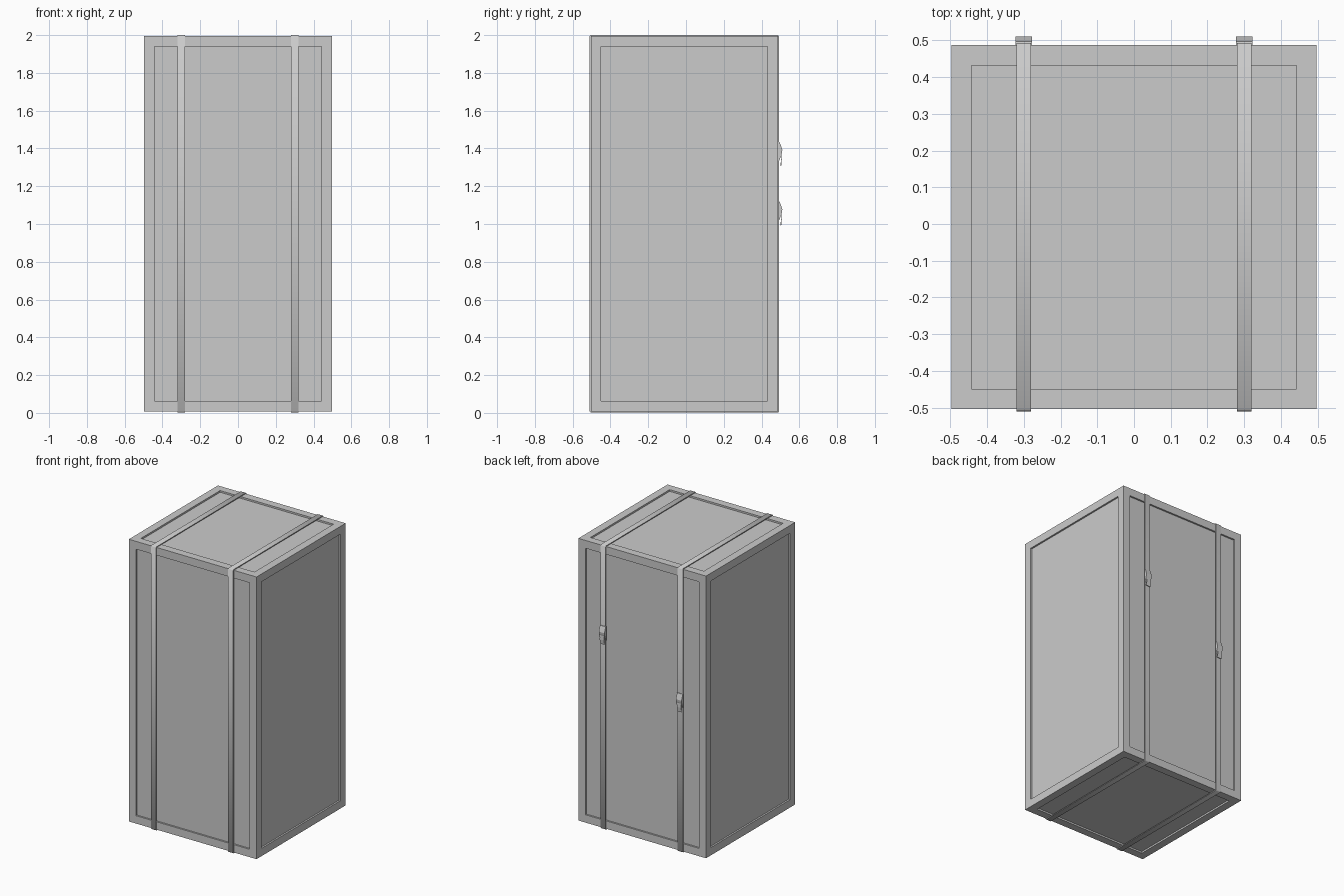
import bpy, bmesh
from mathutils import Matrix, Vector

if "Cube" in bpy.data.objects:
    bpy.data.objects.remove(bpy.data.objects["Cube"])

Y0, Y1, Z0, Z1 = -0.504, 0.487, 0.008, 1.994
T = 0.006  # strap thickness


def finish(bm, name):
    bmesh.ops.recalc_face_normals(bm, faces=bm.faces)
    me = bpy.data.meshes.new(name)
    bm.to_mesh(me)
    bm.free()
    ob = bpy.data.objects.new(name, me)
    bpy.context.collection.objects.link(ob)
    return ob


def prism(bm, profile, x, width):
    """Extrude a (y, z) profile along x."""
    vs = [bm.verts.new((x - width / 2, y, z)) for y, z in profile]
    face = bm.faces.new(vs)
    ext = bmesh.ops.extrude_face_region(bm, geom=[face])
    moved = [g for g in ext["geom"] if isinstance(g, bmesh.types.BMVert)]
    bmesh.ops.translate(bm, verts=moved, vec=(width, 0, 0))


# Crate body with a recessed panel on each face
bm = bmesh.new()
size = Matrix.Diagonal((0.994, Y1 - Y0, Z1 - Z0, 1))
centre = Matrix.Translation((0, (Y0 + Y1) / 2, (Z0 + Z1) / 2))
bmesh.ops.create_cube(bm, size=1, matrix=centre @ size)
bmesh.ops.inset_individual(bm, faces=bm.faces[:], thickness=0.078)
panels = [f for f in bm.faces if all(len(e.link_faces) == 2 for e in f.edges)
          and f.calc_center_median().length > 0
          and not any(abs(v.co.x) > 0.49 and abs(v.co.z - 1) > 0.98 and
                      (v.co.y < Y0 + 0.01 or v.co.y > Y1 - 0.01) for v in f.verts)]
bmesh.ops.inset_individual(bm, faces=panels, thickness=0.0, depth=-0.012)
bmesh.ops.dissolve_degenerate(bm, dist=1e-5, edges=bm.edges[:])
finish(bm, "crate_body")


# Straps wrapped around the body, smooth along their length
def strap(x, name):
    def ring(o):
        c = max(o, 0.0)
        a, b, lo, hi = Y0 - o, Y1 + o, Z0 - o, Z1 + o
        return [(a + c, lo), (b - c, lo), (b, lo + c), (b, hi - c),
                (b - c, hi), (a + c, hi), (a, hi - c), (a, lo + c)]
    bm = bmesh.new()
    inner = ring(0.0001)
    outer = ring(T)
    rows = [[bm.verts.new((x + s * 0.02, y, z)) for y, z in r]
            for r, s in ((inner, -1), (outer, -1), (outer, 1), (inner, 1))]
    n = len(inner)
    for k in range(4):
        p, q = rows[k], rows[(k + 1) % 4]
        for i in range(n):
            j = (i + 1) % n
            bm.faces.new((p[i], p[j], q[j], q[i]))
    for f in bm.faces:
        f.smooth = True
    for e in bm.edges:
        if abs(e.verts[0].co.x - e.verts[1].co.x) < 1e-6:
            e.smooth = False
    finish(bm, name)


# Buckle: wedge-shaped clasp with a loose strap tail below
def buckle(x, z, name):
    bm = bmesh.new()
    prism(bm, [(Y1, z + 0.05), (Y1 + 0.009, z + 0.048), (Y1 + 0.023, z + 0.008),
               (Y1 + 0.021, z - 0.008), (Y1 + 0.008, z - 0.048), (Y1, z - 0.05)], x, 0.044)
    finish(bm, name)
    bm = bmesh.new()
    prism(bm, [(Y1 + 0.014, z - 0.01), (Y1 + 0.018, z - 0.01), (Y1 + 0.02, z - 0.045),
               (Y1 + 0.017, z - 0.077), (Y1 + 0.013, z - 0.077), (Y1 + 0.016, z - 0.045)], x, 0.034)
    finish(bm, name + "_tail")


for side, x, z in (("left", -0.3, 1.07), ("right", 0.3, 1.385)):
    strap(x, side + "_strap")
    buckle(x, z, side + "_buckle")
